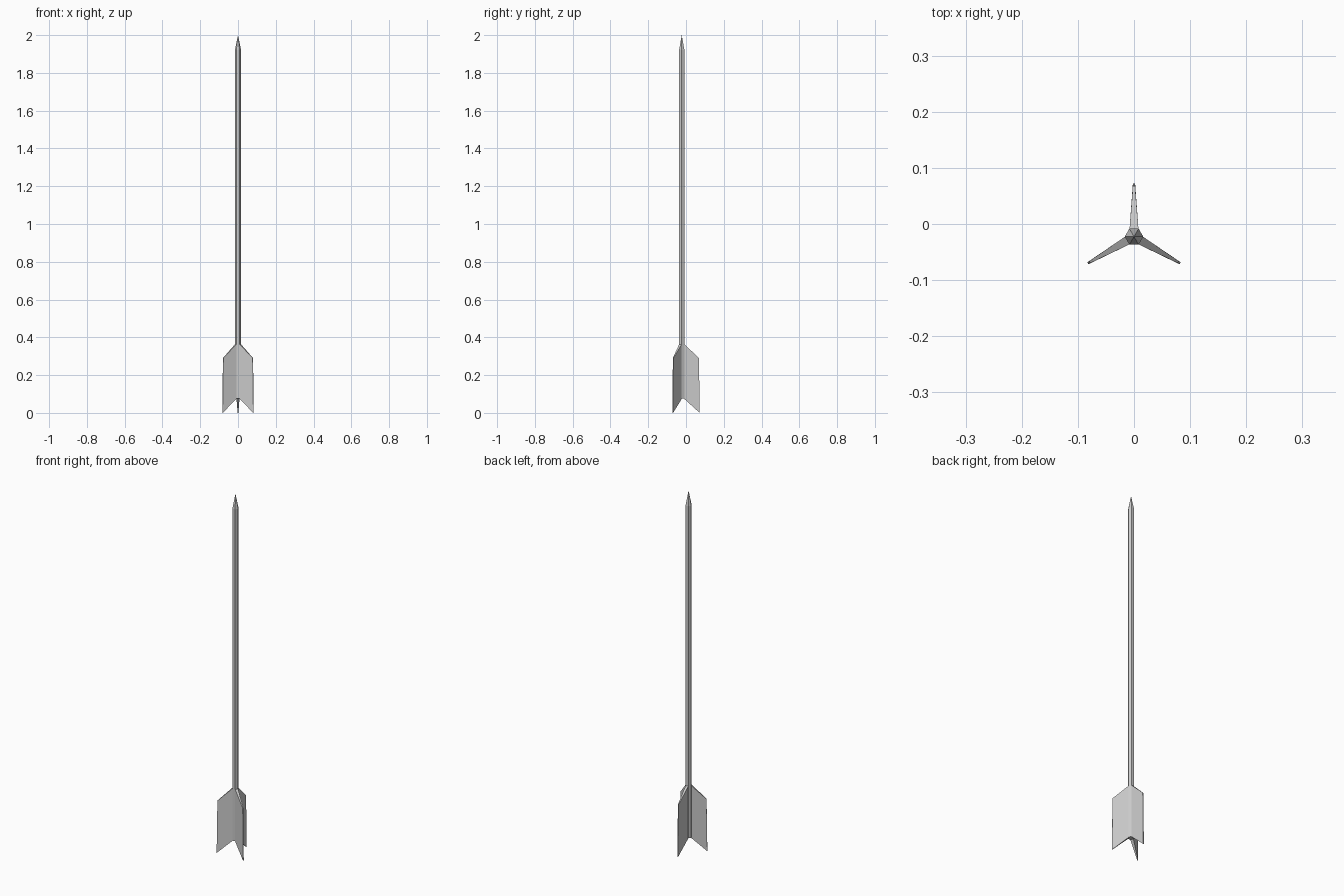
import bpy, bmesh
from math import sin, cos, pi, radians

if "Cube" in bpy.data.objects:
    bpy.data.objects.remove(bpy.data.objects["Cube"])

YC = -0.0225   # arrow axis in y
SIDES = 6
RAD = 0.0165


def make(name, verts, faces):
    me = bpy.data.meshes.new(name)
    me.from_pydata(verts, [], faces)
    bm = bmesh.new()
    bm.from_mesh(me)
    bmesh.ops.recalc_face_normals(bm, faces=bm.faces)
    bm.to_mesh(me)
    bm.free()
    ob = bpy.data.objects.new(name, me)
    bpy.context.collection.objects.link(ob)
    ob.location.y = YC
    return ob


def ring(r, z):
    return [(r * cos(2 * pi * i / SIDES), r * sin(2 * pi * i / SIDES), z) for i in range(SIDES)]


# hexagonal shaft
n = SIDES
make("shaft", ring(RAD, 0.075) + ring(RAD, 1.92),
     [(i, (i + 1) % n, n + (i + 1) % n, n + i) for i in range(n)] + [tuple(range(n))])

# pointed tip
make("tip", ring(RAD, 1.92) + [(0, 0, 2.0)], [(i, (i + 1) % n, n) for i in range(n)])

# three wedge-shaped fins: (distance from axis, height, half thickness)
profile = [(0.0125, 0.075, 0.008), (0.095, 0.0, 0.002),
           (0.091, 0.29, 0.002), (0.0125, 0.365, 0.008)]
for k in range(3):
    verts = [(s * t, r, z) for s in (-1, 1) for r, z, t in profile]
    faces = [(0, 1, 2, 3), (4, 5, 6, 7)] + [(i, (i + 1) % 4, 4 + (i + 1) % 4, 4 + i) for i in range(4)]
    make(f"fin_{k + 1}", verts, faces).rotation_euler.z = radians(120 * k)
